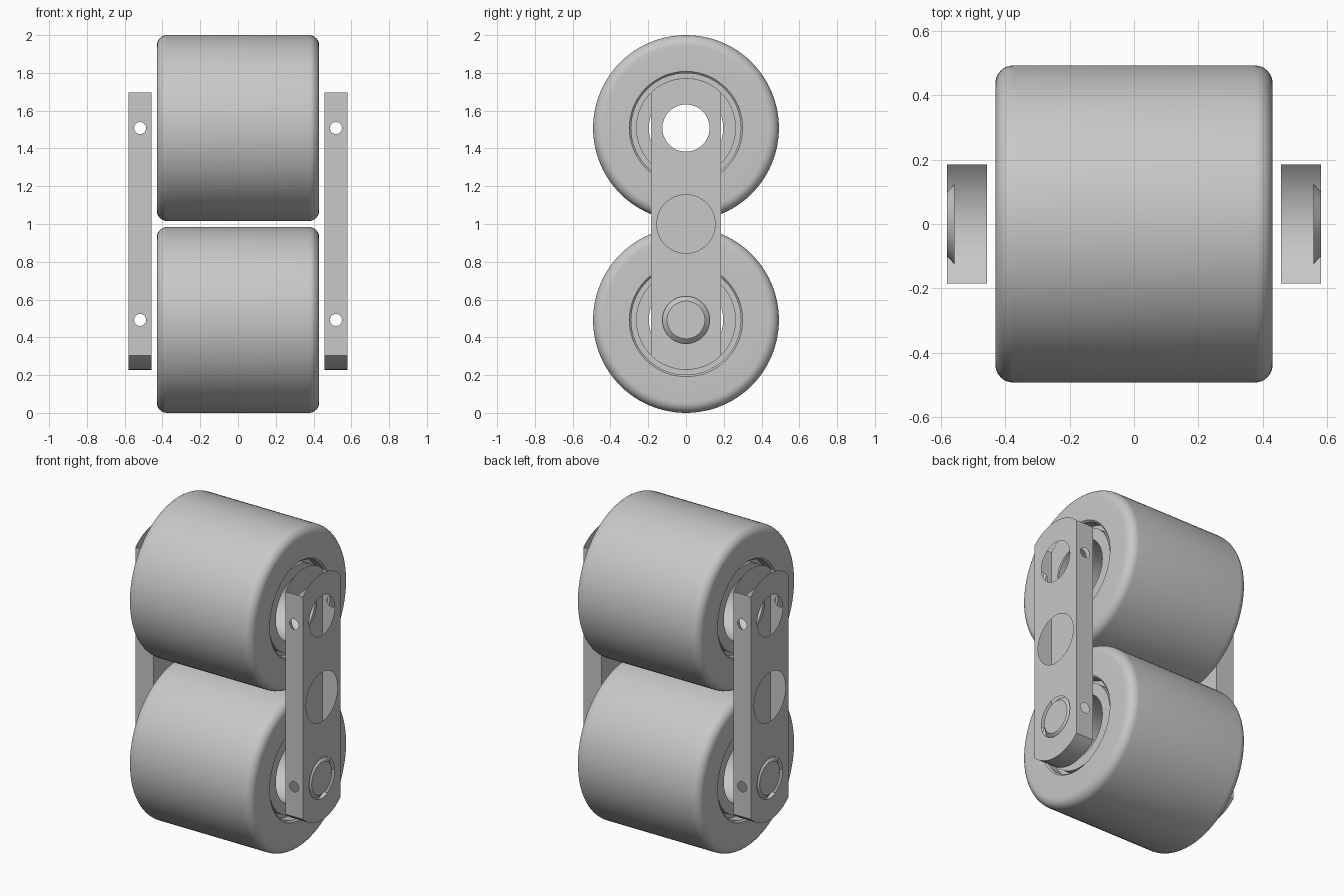
import bpy, bmesh
from math import sin, cos, pi, asin, sqrt
from mathutils import Vector, Matrix

if "Cube" in bpy.data.objects:
    bpy.data.objects.remove(bpy.data.objects["Cube"], do_unlink=True)

AXLE_LOW, AXLE_HIGH = 0.492, 1.508
WHEEL_R, WHEEL_HALF, ROUND = 0.492, 0.43, 0.055
PLATE_IN, PLATE_OUT, PLATE_Y, END_R = 0.457, 0.58, 0.185, 0.264

grey = bpy.data.materials.new("plain_grey")
grey.use_nodes = True
grey.diffuse_color = (0.58, 0.58, 0.58, 1)
grey.node_tree.nodes["Principled BSDF"].inputs["Base Color"].default_value = grey.diffuse_color


def finish(name, bm):
    mesh = bpy.data.meshes.new(name)
    bm.to_mesh(mesh)
    bm.free()
    mesh.materials.append(grey)
    obj = bpy.data.objects.new(name, mesh)
    bpy.context.collection.objects.link(obj)
    bpy.ops.object.select_all(action='DESELECT')
    obj.select_set(True)
    bpy.context.view_layer.objects.active = obj
    bpy.ops.object.shade_smooth_by_angle(angle=pi / 6)
    return obj


def lathe(name, profile, z, closed, steps=96):
    """Turn (x, radius) points around the x axis at height z."""
    bm = bmesh.new()
    verts = [bm.verts.new((x, 0, r)) for x, r in profile]
    edges = [bm.edges.new(pair) for pair in zip(verts, verts[1:])]
    if closed:
        edges.append(bm.edges.new((verts[-1], verts[0])))
    bmesh.ops.spin(bm, geom=verts + edges, cent=(0, 0, 0), axis=(1, 0, 0),
                   angle=2 * pi, steps=steps, use_duplicate=False)
    bmesh.ops.remove_doubles(bm, verts=bm.verts, dist=1e-5)
    bmesh.ops.recalc_face_normals(bm, faces=bm.faces)
    bm.transform(Matrix.Translation((0, 0, z)))
    return finish(name, bm)


def circle(u, v, r, n=48):
    return [(u + r * cos(2 * pi * i / n), v + r * sin(2 * pi * i / n)) for i in range(n)]


def panel(bm, loops, place, outward):
    """Fill an outline with holes and face it outward."""
    edges = []
    for loop in loops:
        vs = [bm.verts.new(place(u, v)) for u, v in loop]
        edges += [bm.edges.new((vs[i - 1], vs[i])) for i in range(len(vs))]
    made = bmesh.ops.triangle_fill(bm, edges=edges, use_beauty=True, use_dissolve=False,
                                   normal=Vector(outward))
    for f in made["geom"]:
        if isinstance(f, bmesh.types.BMFace):
            f.normal_update()
            if f.normal.dot(Vector(outward)) < 0:
                f.normal_flip()


# Wheels: rounded tyre, grooved hub face, open bore
corner = [(WHEEL_HALF - ROUND + ROUND * sin(a), WHEEL_R - ROUND + ROUND * cos(a))
          for a in (pi / 16 * i for i in range(9))]
hub = [(0.43, 0.30), (0.42, 0.29), (0.36, 0.29), (0.36, 0.264), (0.40, 0.264), (0.40, 0.197)]
half = corner + hub
wheel_profile = half + [(-x, r) for x, r in reversed(half)]
for name, z in (("lower_wheel", AXLE_LOW), ("upper_wheel", AXLE_HIGH)):
    lathe(name, wheel_profile, z, True)

# Side plates: hollow, open at the top, rounded at both ends
swing = asin(PLATE_Y / END_R)
shoulder = sqrt(END_R ** 2 - PLATE_Y ** 2)
sweep = [swing * (i / 8 - 1) for i in range(17)]
low_arc = [(END_R * sin(a), AXLE_LOW - END_R * cos(a)) for a in sweep]
high_arc = [(-END_R * sin(a), AXLE_HIGH + END_R * cos(a)) for a in sweep]
outline = low_arc + high_arc
upper_hole = circle(0, AXLE_HIGH, 0.125)
lower_hole = circle(0, AXLE_LOW, 0.125)
middle_hole = circle(0, 1.0, 0.155)
mid_x = (PLATE_IN + PLATE_OUT) / 2
z0, z1 = AXLE_LOW - shoulder, AXLE_HIGH + shoulder
wall = [(PLATE_IN, z0), (PLATE_OUT, z0), (PLATE_OUT, z1), (PLATE_IN, z1)]
pin_holes = [circle(mid_x, z, 0.032, 24) for z in (AXLE_LOW, AXLE_HIGH)]

for side, s in (("left", 1), ("right", -1)):
    bm = bmesh.new()
    panel(bm, [outline, upper_hole, middle_hole, lower_hole],
          lambda u, v: (s * PLATE_OUT, u, v), (s, 0, 0))
    panel(bm, [outline, upper_hole], lambda u, v: (s * PLATE_IN, u, v), (-s, 0, 0))
    for y in (-PLATE_Y, PLATE_Y):
        panel(bm, [wall] + pin_holes, lambda u, v: (s * u, y, v), (0, y, 0))
    # Curved bottom
    for (ya, za), (yb, zb) in zip(low_arc, low_arc[1:]):
        quad = [(PLATE_IN, ya, za), (PLATE_IN, yb, zb), (PLATE_OUT, yb, zb), (PLATE_OUT, ya, za)]
        f = bm.faces.new([bm.verts.new((s * x, y, z)) for x, y, z in quad])
        f.normal_update()
        if f.normal.z > 0:
            f.normal_flip()
    bmesh.ops.remove_doubles(bm, verts=bm.verts, dist=1e-5)
    finish(side + "_side_plate", bm)

    # Chamfered axle end set in the plate's lower hole
    cap = lathe(side + "_axle_end", [(s * 0.557, 0.125), (s * PLATE_OUT, 0.10), (s * PLATE_OUT, 0)],
                AXLE_LOW, False, 48)
    # Open caps face away from the wheels
    flat = max(cap.data.polygons, key=lambda p: abs(p.normal.x))
    if flat.normal.x * s < 0:
        cap.data.flip_normals()
